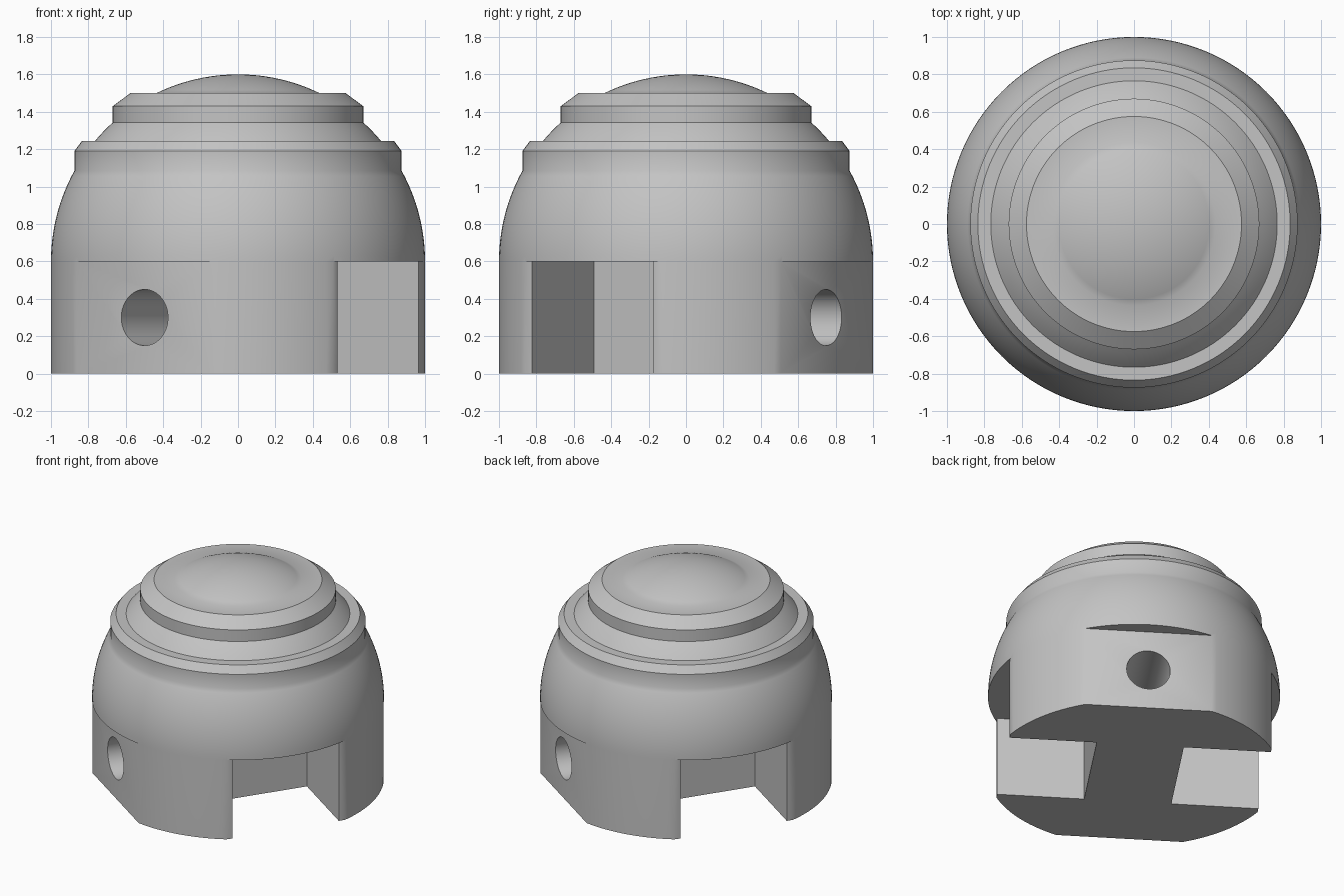
import bpy, bmesh, math
from mathutils import Matrix

if "Cube" in bpy.data.objects:
    bpy.data.objects.remove(bpy.data.objects["Cube"])

TURN = math.atan2(-2, 3)          # rotation of the cut base about z
SEGS = 128
R, ZC = 1.0, 0.6                  # dome radius and centre height


def arc(z0, z1, n):
    """Points (radius, z) on the dome between two heights."""
    a0, a1 = math.asin((z0 - ZC) / R), math.asin(min(1, (z1 - ZC) / R))
    return [(R * math.cos(a0 + (a1 - a0) * i / n),
             ZC + R * math.sin(a0 + (a1 - a0) * i / n)) for i in range(n + 1)]


def finish(bm, name):
    bmesh.ops.recalc_face_normals(bm, faces=bm.faces[:])
    me = bpy.data.meshes.new(name)
    bm.to_mesh(me)
    bm.free()
    ob = bpy.data.objects.new(name, me)
    bpy.context.collection.objects.link(ob)
    return ob


def lathe(name, profile):
    """Closed solid of revolution; first and last points lie on the axis."""
    bm = bmesh.new()
    rings = []
    for r, z in profile[1:-1]:
        rings.append([bm.verts.new((r * math.cos(2 * math.pi * i / SEGS),
                                    r * math.sin(2 * math.pi * i / SEGS), z))
                      for i in range(SEGS)])
    for a, b in zip(rings, rings[1:]):
        for i in range(SEGS):
            j = (i + 1) % SEGS
            bm.faces.new((a[i], a[j], b[j], b[i]))
    bm.faces.new(rings[0][::-1])
    tip = bm.verts.new((0, 0, profile[-1][1]))
    for i in range(SEGS):
        bm.faces.new((rings[-1][i], rings[-1][(i + 1) % SEGS], tip))
    return finish(bm, name)


def box_cutter(name, x0, x1, y0, y1, z0, z1):
    bm = bmesh.new()
    m = (Matrix.Rotation(TURN, 4, 'Z')
         @ Matrix.Translation(((x0 + x1) / 2, (y0 + y1) / 2, (z0 + z1) / 2))
         @ Matrix.Diagonal((x1 - x0, y1 - y0, z1 - z0, 1)))
    bmesh.ops.create_cube(bm, size=1, matrix=m)
    return finish(bm, name)


# Domed body with stepped collar and raised cap
profile = [(0, 0), (R, 0)]
profile += arc(ZC, 1.084, 16)                      # lower dome
profile += [(0.875, 1.19), (0.835, 1.243)]         # collar and its bevel
profile += arc(1.243, 1.343, 5)                    # dome band
profile += [(0.67, 1.343), (0.67, 1.43), (0.575, 1.5)]  # cap rim and bevel
profile += arc(1.5, 1.6, 12)[:-1] + [(0, 1.6)]     # crown
body = lathe("domed_body", profile)

# Four flats, two deep side slots and a cross hole in the base
FLAT, SLOT, FLOOR = 0.9, 0.39, 0.3
cutters = []
for s in (-1, 1):
    lo, hi = sorted((s * FLAT, s * 1.3))
    cutters.append(box_cutter("flat_cutter", -1, 1, lo, hi, -0.3, ZC))
    cutters.append(box_cutter("side_flat_cutter", lo, hi, -1, 1, -0.3, ZC))
    lo, hi = sorted((s * FLOOR, s * 1.4))
    cutters.append(box_cutter("slot_cutter", lo, hi, -SLOT, SLOT, -0.3, ZC))

bm = bmesh.new()
bmesh.ops.create_cone(bm, cap_ends=True, segments=64, radius1=0.15, radius2=0.15, depth=3,
                      matrix=Matrix.Translation((0, 0, 0.3)) @ Matrix.Rotation(TURN, 4, 'Z')
                      @ Matrix.Rotation(math.pi / 2, 4, 'X'))
cutters.append(finish(bm, "hole_cutter"))

bpy.context.view_layer.objects.active = body
body.select_set(True)
for c in cutters:
    c.hide_render = True
    mod = body.modifiers.new("cut", 'BOOLEAN')
    mod.operation, mod.solver, mod.object = 'DIFFERENCE', 'EXACT', c
    bpy.ops.object.modifier_apply(modifier=mod.name)
for c in cutters:
    bpy.data.objects.remove(c, do_unlink=True)

# Single grey colour, smooth with crisp edges
grey = bpy.data.materials.new("grey")
grey.diffuse_color = (0.55, 0.55, 0.55, 1)
grey.use_nodes = True
grey.node_tree.nodes["Principled BSDF"].inputs["Base Color"].default_value = grey.diffuse_color
body.data.materials.clear()
body.data.materials.append(grey)
bpy.ops.object.shade_smooth_by_angle(angle=math.radians(30))
